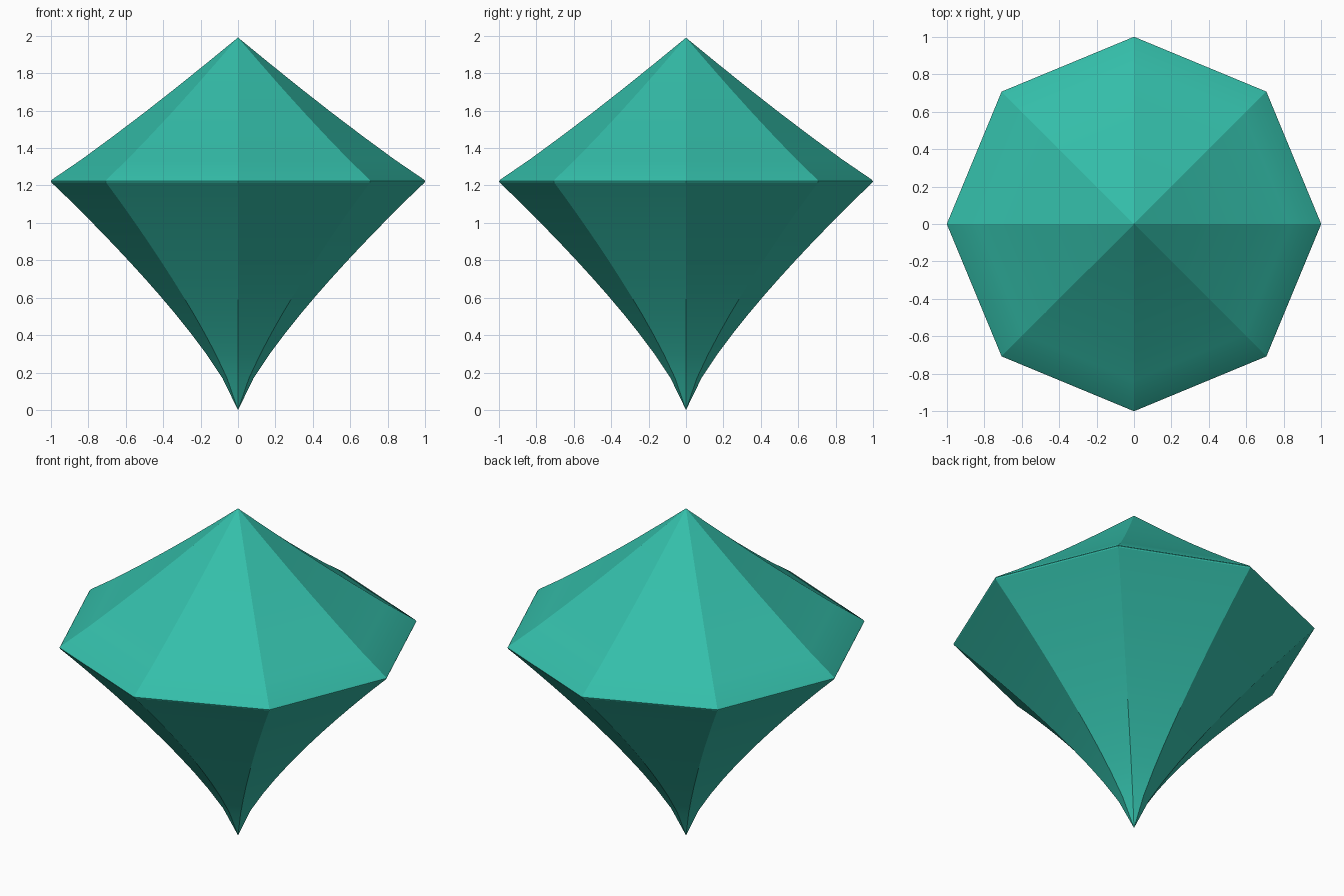
import bpy, bmesh, math

if "Cube" in bpy.data.objects:
    bpy.data.objects.remove(bpy.data.objects["Cube"])

SIDES = 8
RIM_Z, TOP_Z = 1.22, 1.99

# Rib profile (radius, height): flared pavilion below, nearly straight crown above
STEPS = 12
lower = [(i / STEPS, RIM_Z * (i / STEPS) ** 0.79) for i in range(1, STEPS)]
rim = [(0.997, RIM_Z - 0.004), (1.0, RIM_Z + 0.003), (0.992, RIM_Z + 0.012)]
upper = []
for i in range(1, 6):
    t = i / 6
    sag = 0.016 * math.sin(math.pi * t)
    upper.append((1 - t, RIM_Z + (TOP_Z - RIM_Z) * t - sag))
profile = lower + rim + upper

# Gem body: octagonal rings closed by a point at each end
bm = bmesh.new()
rings = []
for r, z in profile:
    angles = [2 * math.pi * k / SIDES for k in range(SIDES)]
    rings.append([bm.verts.new((r * math.cos(a), r * math.sin(a), z)) for a in angles])
bottom = bm.verts.new((0, 0, 0))
top = bm.verts.new((0, 0, TOP_Z))
for k in range(SIDES):
    n = (k + 1) % SIDES
    bm.faces.new((bottom, rings[0][n], rings[0][k]))
    bm.faces.new((top, rings[-1][k], rings[-1][n]))
    for a, b in zip(rings, rings[1:]):
        bm.faces.new((a[k], a[n], b[n], b[k]))
bmesh.ops.recalc_face_normals(bm, faces=bm.faces)

mesh = bpy.data.meshes.new("gem")
bm.to_mesh(mesh)
bm.free()
gem = bpy.data.objects.new("gem", mesh)
bpy.context.collection.objects.link(gem)

# Single teal colour
teal = bpy.data.materials.new("teal")
teal.diffuse_color = (0.034, 0.515, 0.400, 1)
teal.use_nodes = True
teal.node_tree.nodes["Principled BSDF"].inputs["Base Color"].default_value = teal.diffuse_color
mesh.materials.append(teal)

# Smooth along the curved ribs, crisp between facets
bpy.context.view_layer.objects.active = gem
gem.select_set(True)
bpy.ops.object.shade_smooth_by_angle(angle=math.radians(20))
